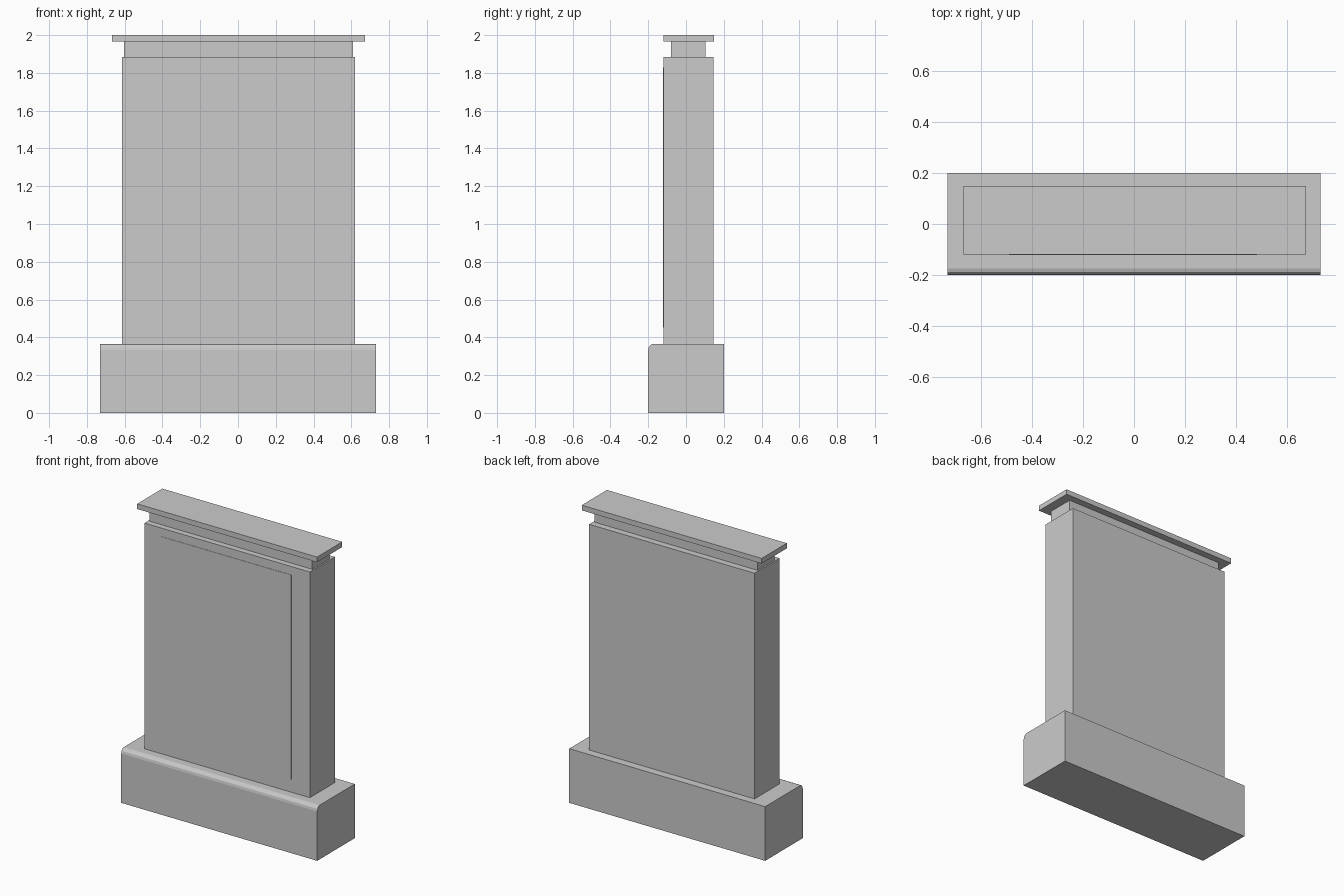
import bpy, bmesh
from math import sin, cos, radians

if "Cube" in bpy.data.objects:
    bpy.data.objects.remove(bpy.data.objects["Cube"])


def make_object(name, bm):
    bmesh.ops.recalc_face_normals(bm, faces=bm.faces)
    mesh = bpy.data.meshes.new(name)
    bm.to_mesh(mesh)
    bm.free()
    obj = bpy.data.objects.new(name, mesh)
    bpy.context.collection.objects.link(obj)
    return obj


def box(name, x, y, z):
    """Box from (min, max) ranges on each axis."""
    bm = bmesh.new()
    bmesh.ops.create_cube(bm, size=1)
    for v in bm.verts:
        v.co = [lo + (c + 0.5) * (hi - lo) for c, (lo, hi) in zip(v.co, (x, y, z))]
    return make_object(name, bm)


def extrude_profile(name, profile, x0, x1):
    """Closed (y, z) profile swept along x."""
    bm = bmesh.new()
    face = bm.faces.new([bm.verts.new((x0, y, z)) for y, z in profile])
    result = bmesh.ops.extrude_face_region(bm, geom=[face], use_keep_orig=True)
    verts = [g for g in result["geom"] if isinstance(g, bmesh.types.BMVert)]
    bmesh.ops.translate(bm, verts=verts, vec=(x1 - x0, 0, 0))
    return make_object(name, bm)


# Plinth with a rounded front top edge
RY, RZ, TOP = 0.026, 0.033, 0.365
arc = [(-0.2 + RY - RY * cos(radians(a)), TOP - RZ + RZ * sin(radians(a)))
       for a in (0, 30, 60, 90)]
extrude_profile("plinth", [(0.2, 0), (-0.2, 0)] + arc + [(0.2, TOP)], -0.73, 0.73)

# Upright slab and its nearly flush front panel
box("slab", (-0.613, 0.619), (-0.12, 0.146), (TOP, 1.885))
box("front_panel", (-0.49, 0.482), (-0.122, -0.115), (0.453, 1.828))

# Recessed neck and overhanging cap
box("neck", (-0.603, 0.609), (-0.08, 0.102), (1.885, 1.965))
box("cap", (-0.667, 0.673), (-0.12, 0.148), (1.965, 2.0))
